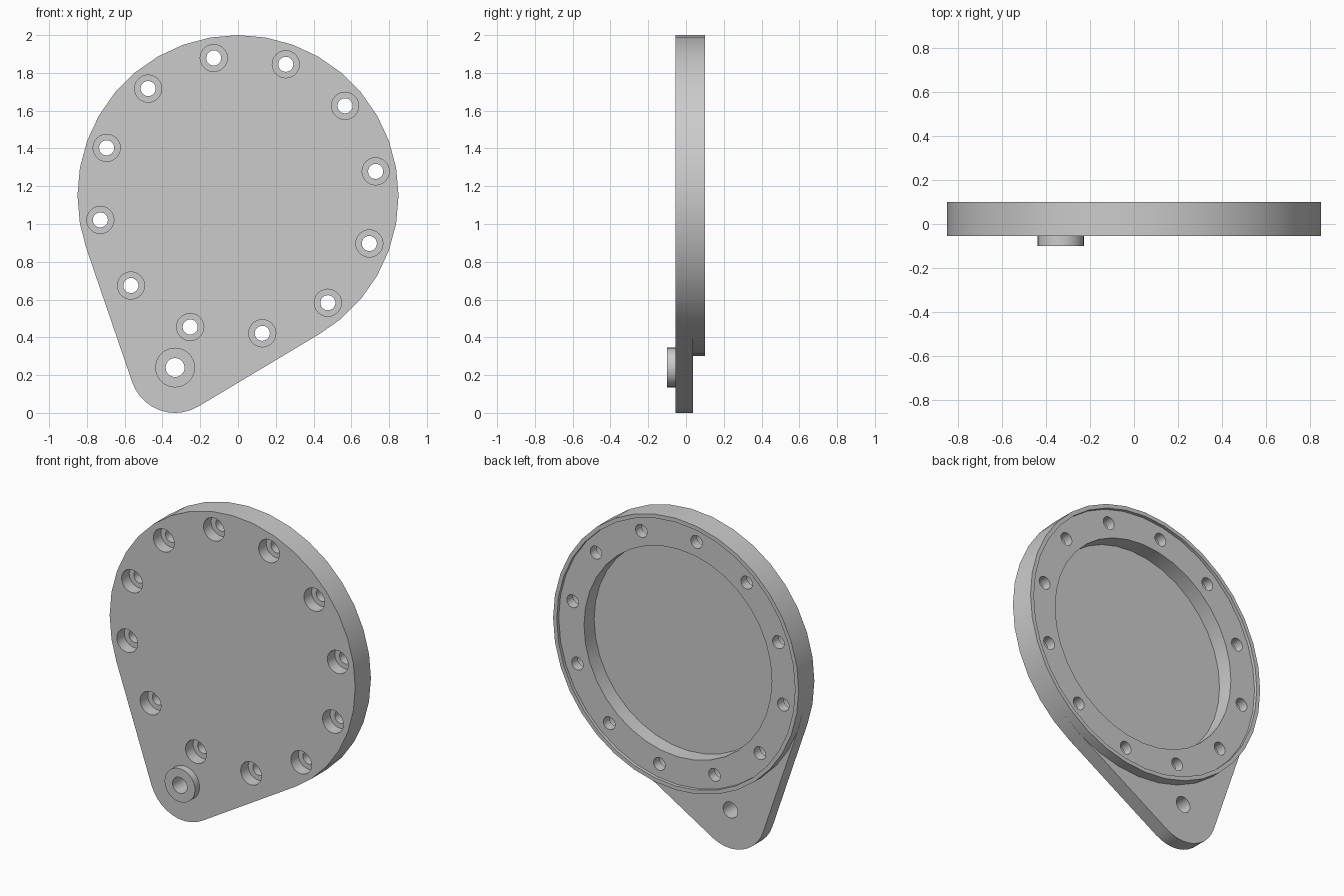
import bpy, bmesh, math
from mathutils import Vector

cube = bpy.data.objects.get("Cube")
if cube:
    bpy.data.objects.remove(cube, do_unlink=True)

grey = bpy.data.materials.new("light grey")
grey.use_nodes = True
colour = (0.6, 0.6, 0.6, 1)
grey.diffuse_color = colour
grey.node_tree.nodes["Principled BSDF"].inputs["Base Color"].default_value = colour

DISC, DISC_R = (0, 1.15), 0.85
LUG, LUG_R = (-0.333, 0.24), 0.24
FRONT, STEP, BACK = -0.055, 0.037, 0.1
POCKET_R, POCKET_FLOOR = 0.65, -0.02
SEGS = 36


def finish(name, bm):
    bmesh.ops.recalc_face_normals(bm, faces=bm.faces)
    mesh = bpy.data.meshes.new(name)
    bm.to_mesh(mesh)
    bm.free()
    mesh.materials.append(grey)
    ob = bpy.data.objects.new(name, mesh)
    bpy.context.collection.objects.link(ob)
    return ob


def polar(centre, r, a):
    return centre[0] + r * math.cos(a), centre[1] + r * math.sin(a)


def lathe(bm, profile, centre, segs, ring=False):
    """Turn (radius, y) points around a y axis; closed loop if ring, else capped."""
    loops = []
    for r, y in profile:
        pts = [polar(centre, r, math.tau * i / segs) for i in range(segs)]
        loops.append([bm.verts.new((x, y, z)) for x, z in pts])
    pairs = list(zip(loops, loops[1:]))
    if ring:
        pairs.append((loops[-1], loops[0]))
    else:
        bm.faces.new(loops[0])
        bm.faces.new(loops[-1])
    for a, b in pairs:
        for i in range(segs):
            j = (i + 1) % segs
            bm.faces.new((a[i], a[j], b[j], b[i]))


def turned(name, profile, centres, segs, ring=False):
    bm = bmesh.new()
    for c in centres:
        lathe(bm, profile, c, segs, ring)
    return finish(name, bm)


def cut(ob, cutter):
    cutter.hide_render = True
    mod = ob.modifiers.new("cut", "BOOLEAN")
    mod.operation = "DIFFERENCE"
    mod.solver = "EXACT"
    mod.object = cutter
    bpy.context.view_layer.objects.active = ob
    bpy.ops.object.modifier_apply(modifier=mod.name)


# Plate: disc and lug joined by their outer tangents
axis = Vector(LUG) - Vector(DISC)
heading = math.atan2(axis.y, axis.x)
spread = math.acos((DISC_R - LUG_R) / axis.length)
start, end = heading + spread, heading - spread + math.tau
step = math.tau / SEGS
inner = [i * step for i in range(-SEGS, 2 * SEGS) if start + 0.02 < i * step < end - 0.02]
outline = [polar(DISC, DISC_R, a) for a in [start] + inner + [end]]
outline += [polar(LUG, LUG_R, end - math.tau + 2 * spread * i / 10) for i in range(11)]
bm = bmesh.new()
face = bm.faces.new([bm.verts.new((x, FRONT, z)) for x, z in outline])
grown = bmesh.ops.extrude_face_region(bm, geom=[face])
bmesh.ops.translate(bm, vec=(0, STEP - FRONT, 0),
                    verts=[v for v in grown["geom"] if isinstance(v, bmesh.types.BMVert)])
plate = finish("plate", bm)

# Raised rear rim with a thin outer lip
rim = turned("rear_rim", [(DISC_R, STEP), (DISC_R, BACK), (0.825, BACK), (0.825, 0.08),
                          (POCKET_R, 0.08), (POCKET_R, STEP)], [DISC], SEGS, True)

# Boss around the lug hole
boss = turned("lug_boss", [(0.105, FRONT), (0.105, -0.1), (0.05, -0.1), (0.05, FRONT)],
              [LUG], 32, True)

# Cutters: pocket, lug hole and counterbored bolt circle
pocket = turned("pocket_cutter", [(POCKET_R, POCKET_FLOOR), (POCKET_R, 0.2)], [DISC], SEGS)
lug_hole = turned("lug_hole_cutter", [(0.05, -0.2), (0.05, 0.2)], [LUG], 32)
bolt_centres = [polar(DISC, 0.74, math.radians(10 + 30 * i)) for i in range(12)]
bolts = turned("bolt_cutter", [(0.072, -0.2), (0.072, 0.02), (0.04, 0.02), (0.04, 0.2)],
               bolt_centres, 24)
for cutter in (pocket, lug_hole, bolts):
    cut(plate, cutter)
cut(rim, bolts)
for cutter in (pocket, lug_hole, bolts):
    bpy.data.objects.remove(cutter, do_unlink=True)

# Smooth the round walls, keep the edges sharp
bpy.ops.object.select_all(action="DESELECT")
for ob in (plate, rim, boss):
    ob.select_set(True)
bpy.context.view_layer.objects.active = plate
bpy.ops.object.shade_smooth_by_angle(angle=math.radians(30))
